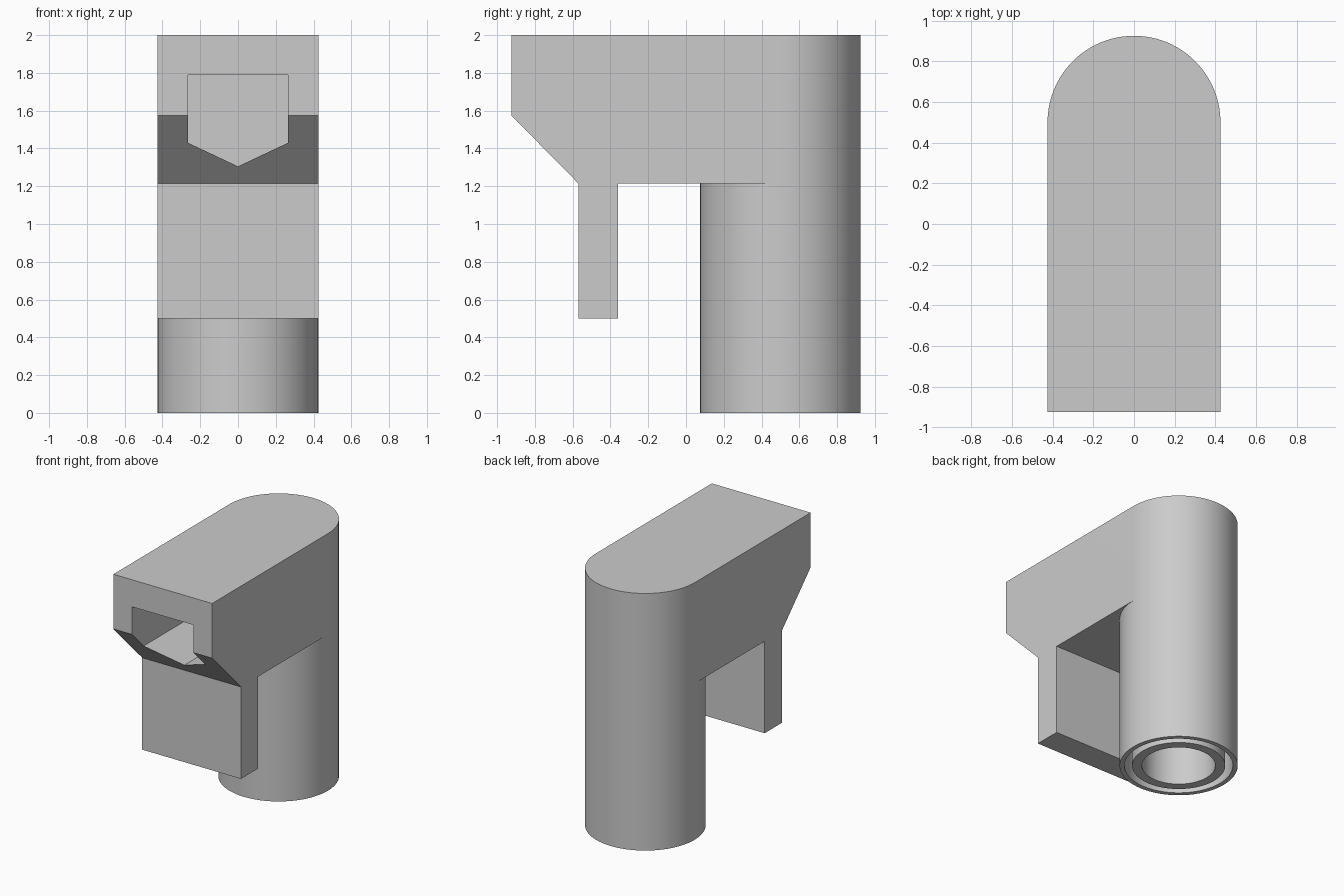
import bpy, bmesh, math

cube = bpy.data.objects.get("Cube")
if cube:
    bpy.data.objects.remove(cube, do_unlink=True)

HALF = 0.425       # half width, also the column radius
COL_Y = 0.5        # column axis
BORE = 0.264
SEGS = 96

grey = bpy.data.materials.new("plain grey")
grey.use_nodes = True
grey.diffuse_color = (0.6, 0.6, 0.6, 1)
grey.node_tree.nodes["Principled BSDF"].inputs["Base Color"].default_value = (0.6, 0.6, 0.6, 1)


def finish(name, bm):
    bmesh.ops.remove_doubles(bm, verts=bm.verts, dist=1e-5)
    bmesh.ops.recalc_face_normals(bm, faces=bm.faces)
    mesh = bpy.data.meshes.new(name)
    bm.to_mesh(mesh)
    bm.free()
    mesh.materials.append(grey)
    obj = bpy.data.objects.new(name, mesh)
    bpy.context.collection.objects.link(obj)
    return obj


def prism(name, points, sweep):
    """Extrude a closed outline along a vector."""
    bm = bmesh.new()
    face = bm.faces.new([bm.verts.new(p) for p in points])
    new = bmesh.ops.extrude_face_region(bm, geom=[face], use_keep_orig=True)["geom"]
    verts = [g for g in new if isinstance(g, bmesh.types.BMVert)]
    bmesh.ops.translate(bm, verts=verts, vec=sweep)
    return finish(name, bm)


def rod(name, radius, z0, z1):
    """Solid cylinder on the column axis."""
    ring = [(radius * math.cos(2 * math.pi * i / SEGS),
             COL_Y + radius * math.sin(2 * math.pi * i / SEGS), z0) for i in range(SEGS)]
    return prism(name, ring, (0, 0, z1 - z0))


def combine(target, tool, operation):
    mod = target.modifiers.new(operation.lower(), "BOOLEAN")
    mod.operation = operation
    mod.solver = "EXACT"
    mod.object = tool
    tool.hide_render = True
    bpy.context.view_layer.objects.active = target
    bpy.ops.object.modifier_apply(modifier=mod.name)
    bpy.data.objects.remove(tool, do_unlink=True)


# Head with sloped nose and the clip plate hanging below it
side = [(-0.925, 2), (-0.925, 1.575), (-0.57, 1.215), (-0.57, 0.5), (-0.36, 0.5),
        (-0.36, 1.215), (COL_Y, 1.215), (COL_Y, 2)]
body = prism("spout_body", [(-HALF, y, z) for y, z in side], (2 * HALF, 0, 0))

# Round column at the back
combine(body, rod("column", HALF, 0, 2), "UNION")

# Annular groove in the foot of the column
groove = rod("groove_cutter", 0.39, -0.1, 0.35)
combine(groove, rod("groove_core", 0.335, -0.2, 0.5), "DIFFERENCE")
combine(body, groove, "DIFFERENCE")

# Central bore rising into the outlet channel
combine(body, rod("bore_cutter", BORE, -0.1, 1.6), "DIFFERENCE")

# Outlet channel with a V-shaped floor
outlet = [(-0.265, 1.79), (-0.265, 1.43), (0, 1.305), (0.265, 1.43), (0.265, 1.79)]
channel = prism("channel_cutter", [(x, -1.1, z) for x, z in outlet], (0, 1.1 + COL_Y + 0.265, 0))
combine(body, channel, "DIFFERENCE")

bpy.ops.object.select_all(action="DESELECT")
body.select_set(True)
bpy.context.view_layer.objects.active = body
bpy.ops.object.shade_smooth_by_angle(angle=math.radians(30))
